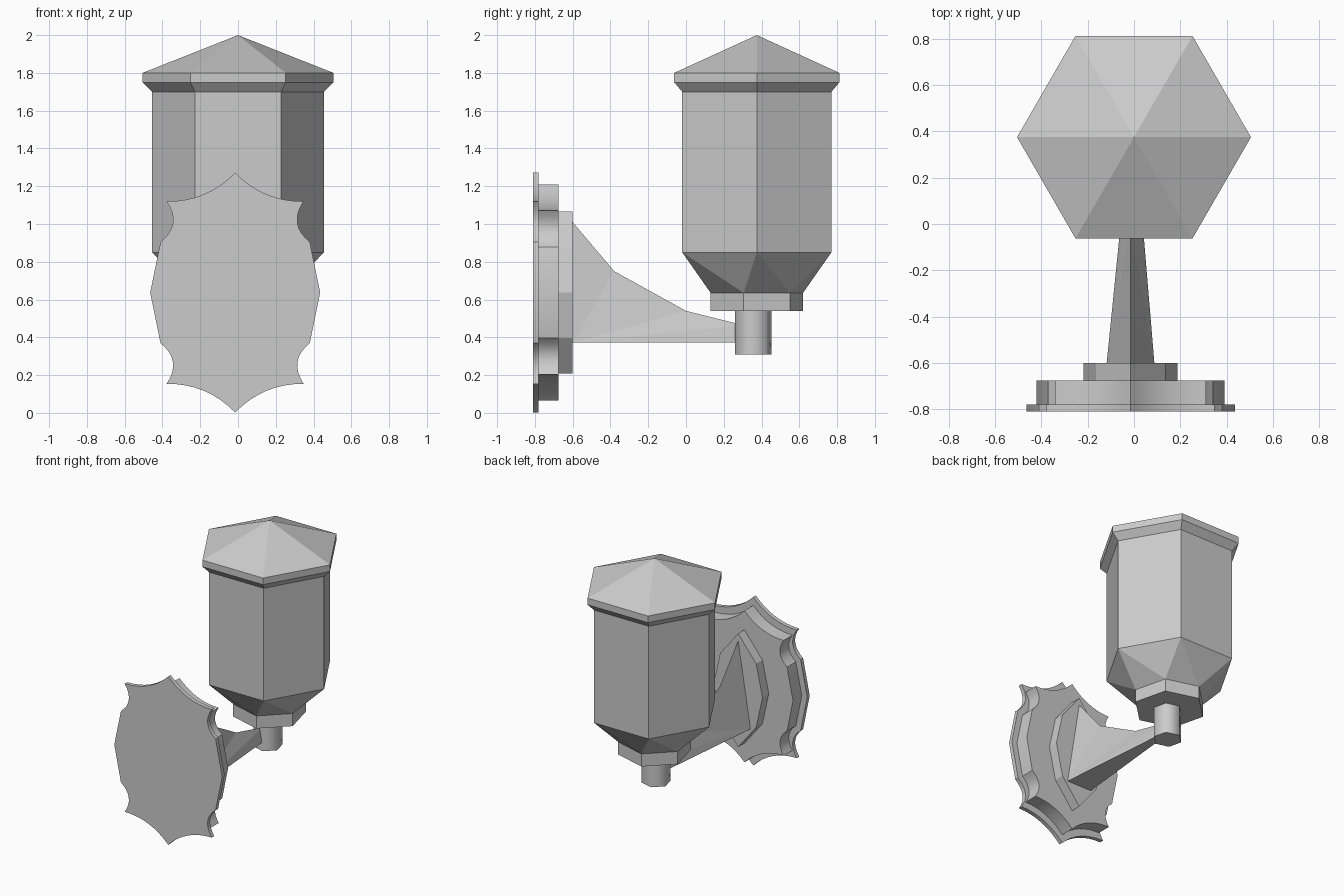
import bpy
import bmesh
from math import sin, cos, pi, radians
from mathutils import Vector

cube = bpy.data.objects.get("Cube")
if cube:
    bpy.data.objects.remove(cube)

grey = bpy.data.materials.new("plain grey")
grey.use_nodes = True
grey.diffuse_color = (0.6, 0.6, 0.6, 1)
grey.node_tree.nodes["Principled BSDF"].inputs["Base Color"].default_value = (0.6, 0.6, 0.6, 1)

LAMP_Y = 0.375      # axis of the lantern
PLATE_X = -0.015    # centre of the wall plates and arm
PLATE_Z = 0.637


def finish(name, bm, smooth=None):
    bmesh.ops.recalc_face_normals(bm, faces=bm.faces[:])
    mesh = bpy.data.meshes.new(name)
    bm.to_mesh(mesh)
    bm.free()
    mesh.materials.append(grey)
    obj = bpy.data.objects.new(name, mesh)
    bpy.context.collection.objects.link(obj)
    if smooth:
        bpy.ops.object.select_all(action='DESELECT')
        obj.select_set(True)
        bpy.context.view_layer.objects.active = obj
        bpy.ops.object.shade_smooth_by_angle(angle=radians(smooth))
    return obj


def hex_loft(name, rings, y=LAMP_Y, apex=None, smooth=None):
    """Hexagonal rings of (radius, z, turn in degrees), from top to bottom."""
    bm = bmesh.new()
    loops = []
    for radius, z, turn in rings:
        angles = [radians(turn) + i * pi / 3 for i in range(6)]
        loops.append([bm.verts.new((radius * cos(a), y + radius * sin(a), z)) for a in angles])
    for k in range(len(loops) - 1):
        top, low = loops[k], loops[k + 1]
        twisted = rings[k][2] != rings[k + 1][2]
        for i in range(6):
            j = (i + 1) % 6
            if twisted:
                bm.faces.new((top[i], top[j], low[j]))
                bm.faces.new((top[i], low[j], low[i]))
            else:
                bm.faces.new((top[i], top[j], low[j], low[i]))
    bm.faces.new(loops[-1])
    if apex:
        tip = bm.verts.new((0, y, apex))
        for i in range(6):
            bm.faces.new((loops[0][i], loops[0][(i + 1) % 6], tip))
    else:
        bm.faces.new(loops[0])
    return finish(name, bm, smooth)


def hollow_arc(a, b, sag, steps=8):
    """Points from a up to, not including, b, curving toward the centre."""
    a, b = Vector(a), Vector(b)
    d = (b - a).normalized()
    inward = Vector((d.y, -d.x))
    if inward.dot(a + b) > 0:
        inward = -inward
    return [a.lerp(b, i / steps) + inward * sag * 4 * (i / steps) * (1 - i / steps)
            for i in range(steps)]


def plate(name, quarter, y_front, y_back, smooth=None):
    """Mirror a quarter outline (top to side) into a full plate."""
    half = quarter + [Vector((p.x, -p.y)) for p in reversed(quarter[:-1])]
    outline = half + [Vector((-p.x, p.y)) for p in reversed(half[1:-1])]
    bm = bmesh.new()
    face = bm.faces.new([bm.verts.new((PLATE_X + p.x, y_front, PLATE_Z + p.y)) for p in outline])
    out = bmesh.ops.extrude_face_region(bm, geom=[face], use_keep_orig=True)
    moved = [v for v in out["geom"] if isinstance(v, bmesh.types.BMVert)]
    bmesh.ops.translate(bm, verts=moved, vec=(0, y_back - y_front, 0))
    return finish(name, bm, smooth)


# Scalloped wall plates
top, shoulder, waist, side = (0, 0.635), (0.363, 0.483), (0.395, 0.268), (0.45, 0)
scallop = hollow_arc(top, shoulder, 0.042) + hollow_arc(shoulder, waist, 0.05)
scallop += [Vector(waist), Vector(side)]
plate("wall_plate", scallop, -0.81, -0.78, 25)
plate("raised_plate", [p * 0.9 for p in scallop], -0.78, -0.675, 25)

# Pointed oval boss that carries the arm
oval = [Vector(p) for p in ((0, 0.428), (0.15, 0.24), (0.203, 0))]
plate("arm_boss", oval, -0.675, -0.6)

# Tapering arm with a central ridge on a flat base
bm = bmesh.new()
ridge = [bm.verts.new((PLATE_X * f, y, z)) for f, y, z in
         ((1, -0.6, 1.01), (1, -0.38, 0.75), (1, 0, 0.54), (0.5, 0.3, 0.465))]
near = [bm.verts.new((PLATE_X + s * 0.103, -0.6, 0.372)) for s in (-1, 1)]
far = [bm.verts.new((PLATE_X / 2 + s * 0.02, 0.3, 0.372)) for s in (-1, 1)]
for n, f in zip(near, far):
    for a, b in zip(ridge, ridge[1:]):
        bm.faces.new((n, a, b))
    bm.faces.new((n, ridge[-1], f))
bm.faces.new((near[0], near[1], far[1], far[0]))
bm.faces.new((near[0], near[1], ridge[0]))
bm.faces.new((far[0], far[1], ridge[-1]))
finish("arm", bm)

# Lantern: stem, collar, glass body and roof
TURN = -16
hex_loft("stem", [(0.1, 0.56, TURN), (0.1, 0.31, TURN)], y=0.356, smooth=65)
hex_loft("collar", [(0.252, 0.635, TURN), (0.252, 0.54, TURN)])
hex_loft("lantern_body", [(0.456, 1.7, 0), (0.456, 0.85, 0), (0.252, 0.635, TURN)])
hex_loft("roof", [(0.505, 1.8, 0), (0.505, 1.75, 0), (0.456, 1.7, 0)], apex=2.0)
